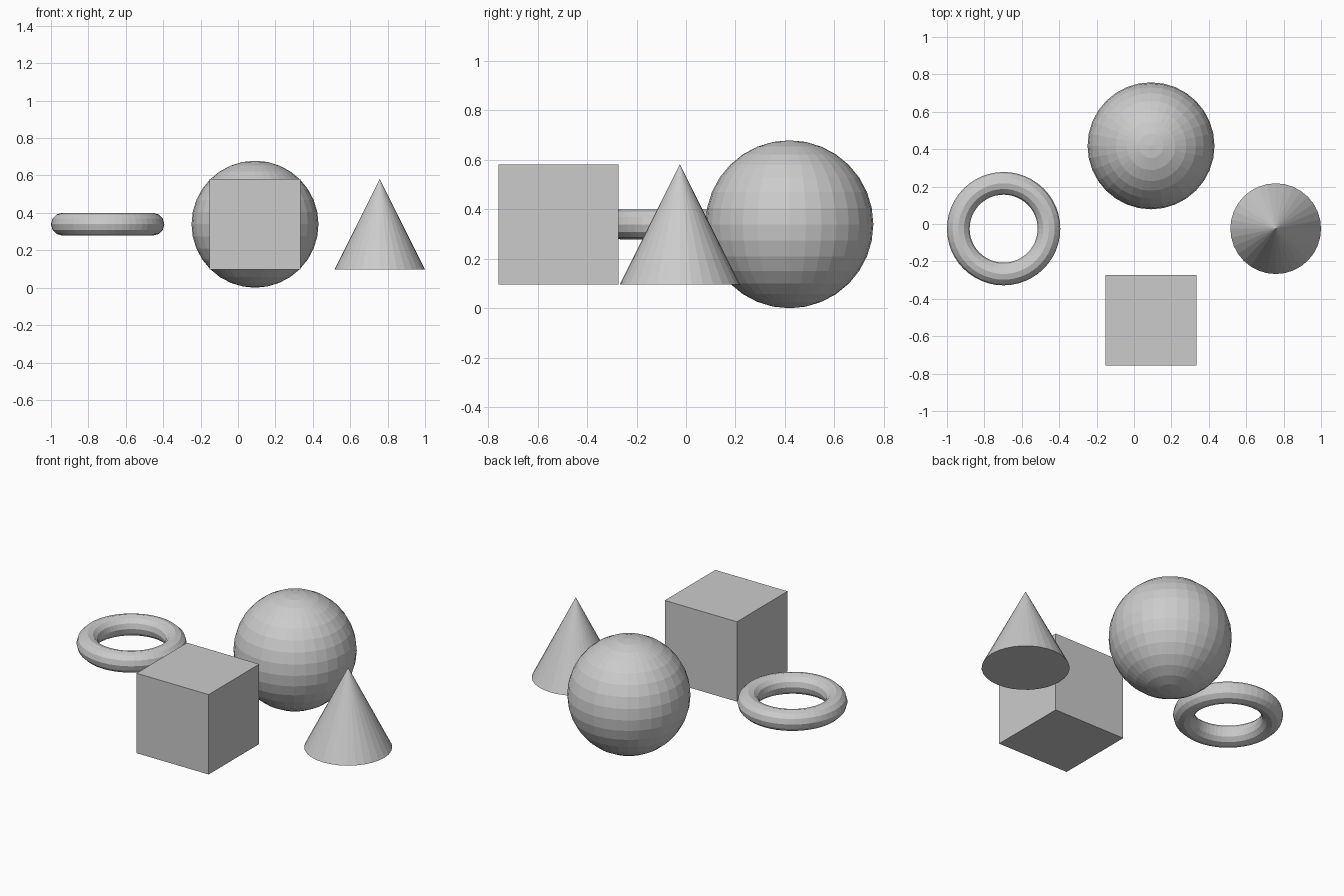
import bpy

if "Cube" in bpy.data.objects:
    bpy.data.objects.remove(bpy.data.objects["Cube"])

U = 0.4848          # base unit: cube side
Z = 0.7 * U         # all centres share the sphere's height


def name_part(name):
    bpy.context.object.name = name


# Cube at the front
bpy.ops.mesh.primitive_cube_add(size=U, location=(0.091, -0.515, Z))
name_part("cube")

# Large faceted ball at the back
bpy.ops.mesh.primitive_uv_sphere_add(segments=32, ring_count=16, radius=0.7 * U,
                                     location=(0.091, 0.418, Z))
name_part("ball")

# Cone on the right
bpy.ops.mesh.primitive_cone_add(vertices=32, radius1=0.5 * U, radius2=0, depth=U,
                                location=(0.7576, -0.025, Z))
name_part("cone")

# Flat ring on the left
bpy.ops.mesh.primitive_torus_add(major_segments=48, minor_segments=12,
                                 major_radius=0.5 * U, minor_radius=0.125 * U,
                                 location=(-0.697, -0.025, Z))
name_part("ring")
